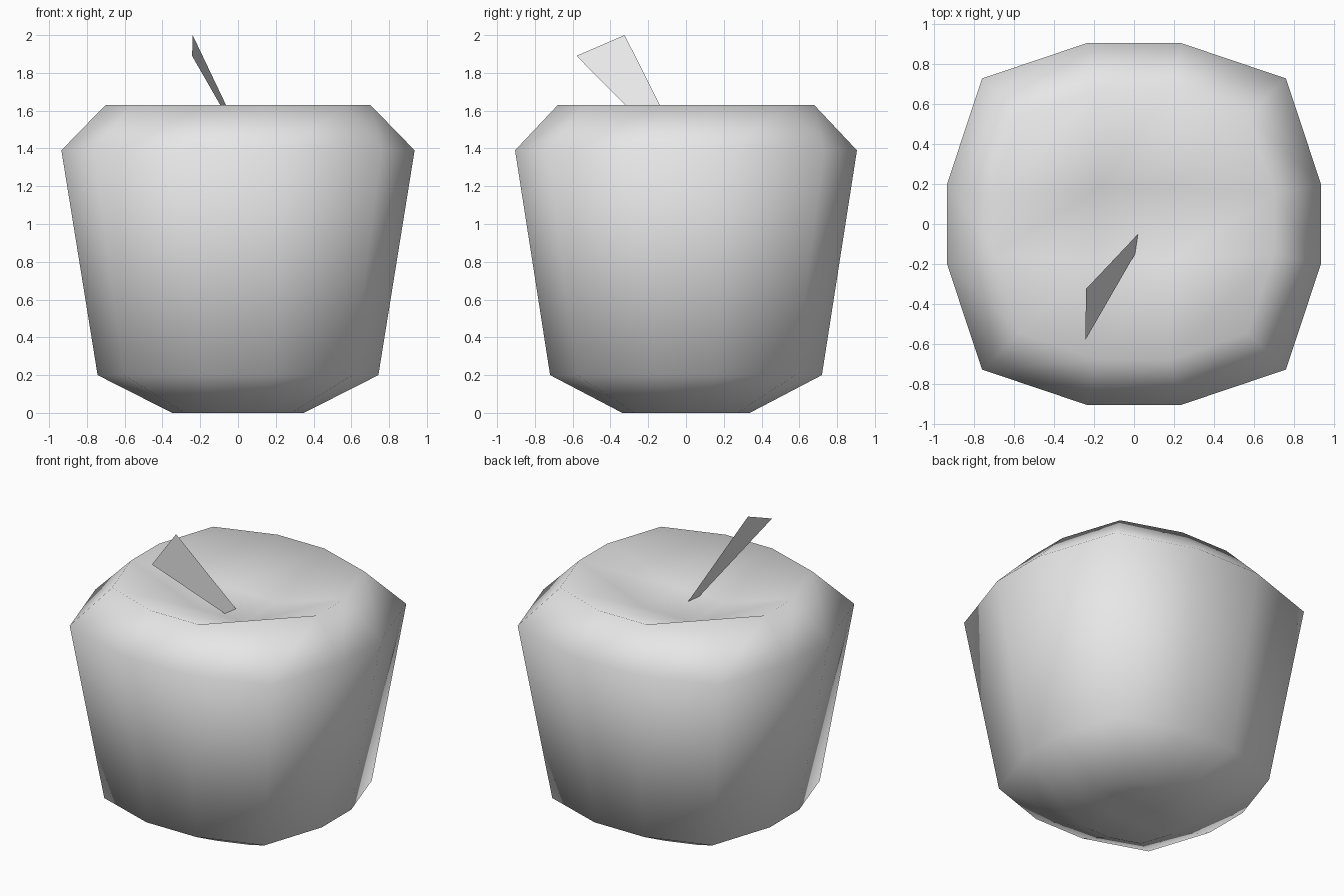
import bpy, bmesh

cube = bpy.data.objects.get("Cube")
if cube:
    bpy.data.objects.remove(cube, do_unlink=True)

# Single pale grey material
grey = bpy.data.materials.new("pale_grey")
grey.use_nodes = True
grey.diffuse_color = (0.8, 0.8, 0.8, 1)
grey.node_tree.nodes["Principled BSDF"].inputs["Base Color"].default_value = (0.8, 0.8, 0.8, 1)


def make_object(name, bm, smooth):
    mesh = bpy.data.meshes.new(name)
    for f in bm.faces:
        f.smooth = smooth
    bm.to_mesh(mesh)
    bm.free()
    mesh.materials.append(grey)
    obj = bpy.data.objects.new(name, mesh)
    bpy.context.collection.objects.link(obj)
    return obj


def outline(i, j):
    """Widest cross-section of a rounded box, on a four by four grid."""
    sx, sy = (1 if i > 1 else -1), (1 if j > 1 else -1)
    edge_x, edge_y = i in (0, 3), j in (0, 3)
    if edge_x and edge_y:
        return 0.76 * sx, 0.728 * sy
    if edge_x:
        return 0.935 * sx, 0.2 * sy
    return 0.235 * sx, 0.905 * sy


# Fruit body: stacked rings closed by four by four grid caps
border = ([(i, 0) for i in range(3)] + [(3, j) for j in range(3)]
          + [(i, 3) for i in (3, 2, 1)] + [(0, j) for j in (3, 2, 1)])
bm = bmesh.new()
rings = []
for z, scale in ((0, 0.373), (0.2, 0.795), (1.39, 1), (1.63, 0.75)):
    ring = {}
    for cell in border:
        x, y = outline(*cell)
        ring[cell] = bm.verts.new((x * scale, y * scale, z))
    rings.append(ring)

for low, high in zip(rings, rings[1:]):
    for a, b in zip(border, border[1:] + border[:1]):
        bm.faces.new((low[a], low[b], high[b], high[a]))


def cap(ring, half, z):
    grid = dict(ring)
    for i in (1, 2):
        for j in (1, 2):
            grid[i, j] = bm.verts.new((half * (2 * i - 3), half * (2 * j - 3), z))
    for i in range(3):
        for j in range(3):
            bm.faces.new([grid[c] for c in ((i, j), (i + 1, j), (i + 1, j + 1), (i, j + 1))])


cap(rings[0], 0.1, 0.0)      # base
cap(rings[-1], 0.18, 1.455)  # sunken top
bmesh.ops.recalc_face_normals(bm, faces=bm.faces)
make_object("fruit_body", bm, True)

# Stem: one flat flared blade
bm = bmesh.new()
blade = ((0.02, -0.05, 1.455), (0.005, -0.15, 1.457),
         (-0.243, -0.58, 1.89), (-0.24, -0.325, 2.0))
bm.faces.new([bm.verts.new(p) for p in reversed(blade)])
make_object("stem", bm, False)
